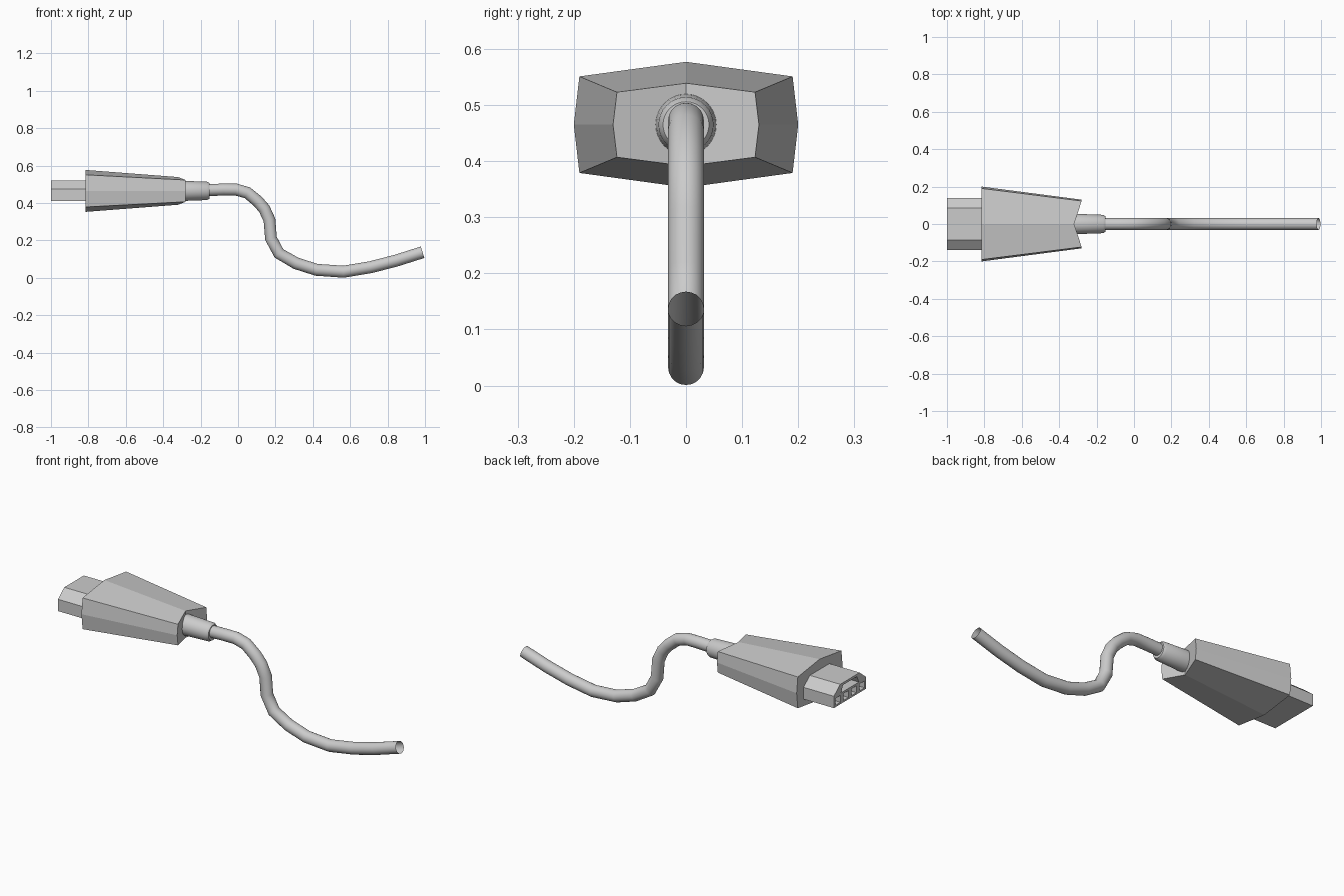
import bpy, bmesh, math

if "Cube" in bpy.data.objects:
    bpy.data.objects.remove(bpy.data.objects["Cube"])

AXIS_Z = 0.465


def loft(name, rings_list, smooth=False):
    """Closed skins; each item is a list of matching rings, capped at both ends."""
    bm = bmesh.new()
    for rings in rings_list:
        vs = [[bm.verts.new(p) for p in r] for r in rings]
        n = len(vs[0])
        for a, b in zip(vs, vs[1:]):
            for i in range(n):
                j = (i + 1) % n
                bm.faces.new((a[i], a[j], b[j], b[i]))
        for cap in (vs[0], vs[-1]):
            xs = [v.co.x for v in cap]
            if max(xs) - min(xs) > 1e-4:
                # folded end: two halves meeting on the centre line
                h = n // 2
                bm.faces.new(cap[:h + 1])
                bm.faces.new(cap[h:] + cap[:1])
            else:
                bm.faces.new(cap)
    bmesh.ops.recalc_face_normals(bm, faces=bm.faces)
    me = bpy.data.meshes.new(name)
    bm.to_mesh(me)
    bm.free()
    ob = bpy.data.objects.new(name, me)
    bpy.context.collection.objects.link(ob)
    bpy.ops.object.select_all(action='DESELECT')
    ob.select_set(True)
    bpy.context.view_layer.objects.active = ob
    if smooth:
        bpy.ops.object.shade_smooth_by_angle(angle=math.radians(35))
    return ob


def prism(profile, x0, x1):
    return [[(x, y, z) for y, z in profile] for x in (x0, x1)]


def circle(x, r, n=32):
    return [(x, r * math.cos(2 * math.pi * i / n),
             AXIS_Z + r * math.sin(2 * math.pi * i / n)) for i in range(n)]


def bulged(x, x_mid, ym, yc, zm, zc):
    """Eight-point bulged rectangle starting at the top centre."""
    z = AXIS_Z
    return [(x_mid, 0, z + zm), (x, yc, z + zc), (x, ym, z), (x, yc, z - zc),
            (x_mid, 0, z - zm), (x, -yc, z - zc), (x, -ym, z), (x, -yc, z + zc)]


# Tapered plug grip with a V-notched rear end
loft("plug_grip", [[bulged(-0.815, -0.815, 0.20, 0.19, 0.112, 0.086),
                    bulged(-0.28, -0.32, 0.13, 0.123, 0.074, 0.058)]])

# Connector tip
tip_profile = [(-0.14, 0.41), (0.14, 0.41), (0.14, 0.475),
               (0.085, 0.52), (-0.085, 0.52), (-0.14, 0.475)]
tip = loft("connector_tip", [prism(tip_profile, -1.0, -0.81)])

# Four square sockets and one keyed slot cut into the tip
cuts = []
for i in range(4):
    c = -0.105 + 0.07 * i
    cuts.append(prism([(c - 0.022, 0.42), (c + 0.022, 0.42),
                       (c + 0.022, 0.458), (c - 0.022, 0.458)], -1.05, -0.86))
cuts.append(prism([(-0.078, 0.47), (0.078, 0.47),
                   (0.06, 0.507), (-0.06, 0.507)], -1.05, -0.86))
cutter = loft("socket_cutter", cuts)
cutter.hide_render = True
mod = tip.modifiers.new("sockets", 'BOOLEAN')
mod.operation = 'DIFFERENCE'
mod.solver = 'EXACT'
mod.object = cutter
bpy.context.view_layer.objects.active = tip
bpy.ops.object.modifier_apply(modifier=mod.name)
bpy.data.objects.remove(cutter)

# Strain relief collar
loft("strain_relief", [[circle(-0.33, 0.055), circle(-0.165, 0.049),
                        circle(-0.152, 0.041)]], smooth=True)

# Cable: open-ended tube along a path
path = [(-0.2, 0.468), (-0.08, 0.472), (-0.01, 0.472), (0.05, 0.455),
        (0.105, 0.41), (0.14, 0.37), (0.168, 0.31), (0.176, 0.211),
        (0.219, 0.131), (0.31, 0.078), (0.42, 0.043), (0.564, 0.033),
        (0.709, 0.057), (0.845, 0.092), (0.987, 0.137)]
cu = bpy.data.curves.new("cable", 'CURVE')
cu.dimensions = '3D'
cu.bevel_depth = 0.032
cu.bevel_resolution = 8
cu.use_fill_caps = False
sp = cu.splines.new('POLY')
sp.points.add(len(path) - 1)
for p, (x, z) in zip(sp.points, path):
    p.co = (x, 0, z, 1)
sp.use_smooth = True
bpy.context.collection.objects.link(bpy.data.objects.new("cable", cu))
